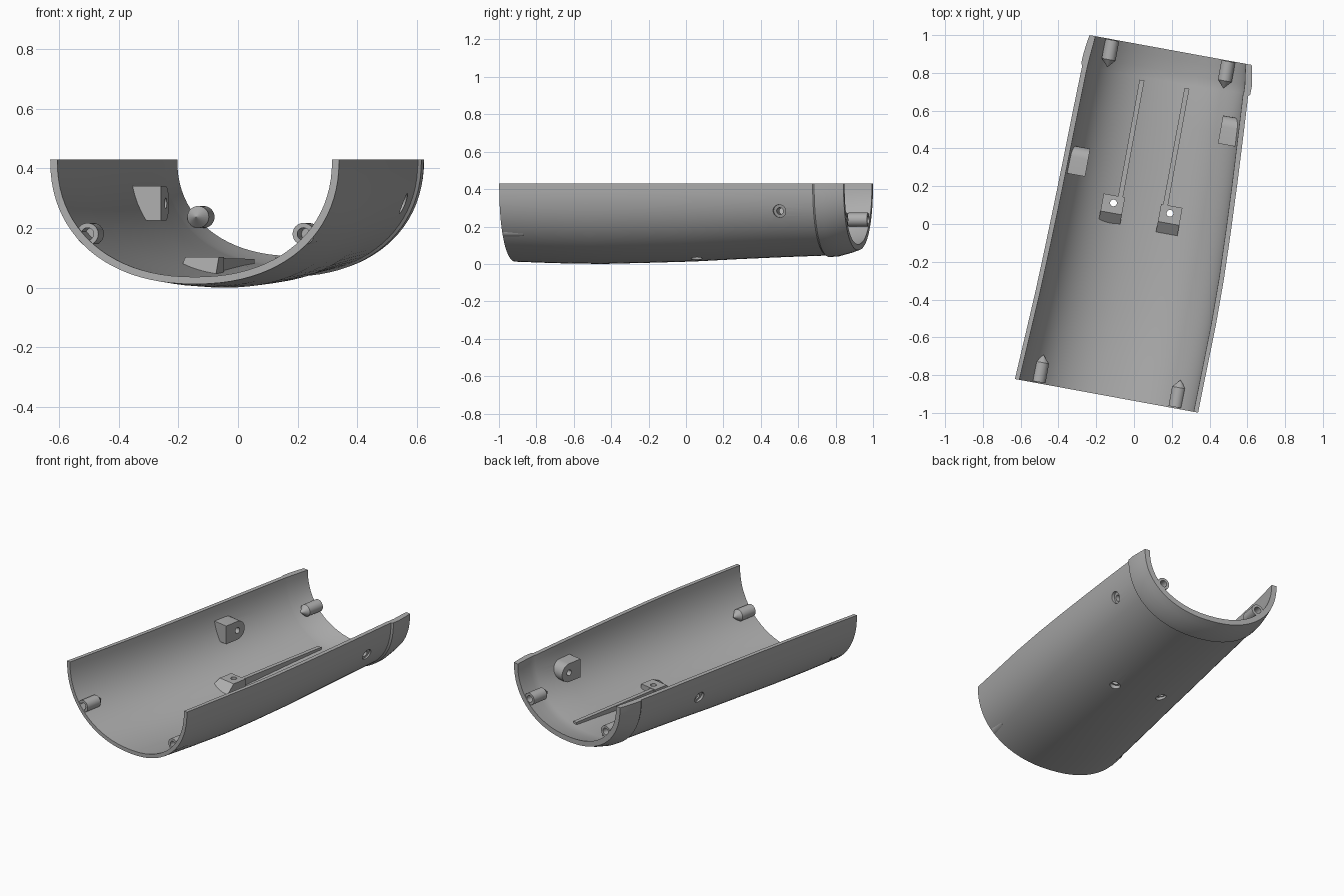
import bpy, bmesh
from math import sin, cos, pi, radians

if "Cube" in bpy.data.objects:
    bpy.data.objects.remove(bpy.data.objects["Cube"])

TURN = radians(-10.4)   # the whole shell is turned about z
TOP = 0.43              # height of the cut rim
MID = 0.025             # centre line across the shell

grey = bpy.data.materials.new("plain grey")
grey.use_nodes = True
grey.diffuse_color = (0.42, 0.42, 0.42, 1)
grey.node_tree.nodes["Principled BSDF"].inputs["Base Color"].default_value = (0.42, 0.42, 0.42, 1)


def loft(name, rings):
    """Solid skinned through closed rings of equal length, capped at both ends."""
    bm = bmesh.new()
    rows = [[bm.verts.new(p) for p in ring] for ring in rings]
    n = len(rows[0])
    for a, b in zip(rows, rows[1:]):
        for i in range(n):
            j = (i + 1) % n
            bm.faces.new((a[i], a[j], b[j], b[i]))
    bm.faces.new(rows[0])
    bm.faces.new(rows[-1])
    bmesh.ops.recalc_face_normals(bm, faces=bm.faces)
    mesh = bpy.data.meshes.new(name)
    bm.to_mesh(mesh)
    bm.free()
    mesh.materials.append(grey)
    obj = bpy.data.objects.new(name, mesh)
    bpy.context.collection.objects.link(obj)
    obj.rotation_euler.z = TURN
    return obj


def activate(obj):
    bpy.ops.object.select_all(action='DESELECT')
    obj.select_set(True)
    bpy.context.view_layer.objects.active = obj


def lathe(name, profile, place, sides=24):
    """Round solid; profile holds (radius, distance), place maps to 3D."""
    return loft(name, [[place(r * cos(2 * pi * k / sides), r * sin(2 * pi * k / sides), s)
                        for k in range(sides)] for r, s in profile])


def drill(obj, radius, start, end, place):
    cutter = lathe("hole_cutter", [(radius, start), (radius, end)], place)
    cutter.hide_render = True
    bpy.context.view_layer.update()
    mod = obj.modifiers.new("hole", 'BOOLEAN')
    mod.operation, mod.solver, mod.object = 'DIFFERENCE', 'EXACT', cutter
    activate(obj)
    bpy.ops.object.modifier_apply(modifier=mod.name)
    bpy.data.objects.remove(cutter)


def smooth(obj):
    activate(obj)
    bpy.ops.object.shade_smooth_by_angle(angle=radians(30))


# Shell stations: distance along, left edge, right edge, lowest point, wall
stations = [
    (-0.921, -0.472, 0.514, 0.012, 0.024),
    (-0.70, -0.461, 0.518, 0.004, 0.024),
    (-0.45, -0.449, 0.523, 0.000, 0.025),
    (-0.20, -0.441, 0.521, 0.006, 0.026),
    (0.05, -0.435, 0.512, 0.013, 0.027),
    (0.30, -0.430, 0.500, 0.026, 0.027),
    (0.55, -0.426, 0.486, 0.037, 0.028),
    (0.775, -0.421, 0.472, 0.045, 0.028),
    (0.785, -0.428, 0.482, 0.037, 0.036),
    (0.83, -0.427, 0.482, 0.040, 0.038),
    (0.90, -0.419, 0.470, 0.059, 0.036),
    (0.941, -0.412, 0.461, 0.074, 0.032),
]


def arch(left, right, low, v, steps=44, power=2 / 2.2):
    c, h, d = (left + right) / 2, (right - left) / 2, TOP - low
    pts = []
    for k in range(steps + 1):
        a = pi * k / steps
        x = abs(cos(a)) ** power * (1 if k * 2 < steps else -1)
        z = max(sin(a), 0) ** power if 0 < k < steps else 0
        pts.append((c + h * x, v, TOP - d * z))
    return pts


shell = loft("half_shell", [
    arch(l, r, low, v) + arch(l + t, r - t, low + t, v)[::-1]
    for v, l, r, low, t in stations])

# Hollow pegs with pointed ends at the four corners
peg_profile = [(0.021, 0.08), (0.021, 0), (0.037, 0), (0.037, 0.105), (0.001, 0.145)]
for name, u, v, z, way in (("front_right_peg", -0.346, -0.914, 0.18, 1),
                           ("front_left_peg", 0.391, -0.914, 0.18, 1),
                           ("back_right_peg", -0.289, 0.937, 0.237, -1),
                           ("back_left_peg", 0.336, 0.937, 0.237, -1)):
    smooth(lathe(name, peg_profile, lambda a, b, s: (u + a, v + way * s, z + b)))

# Wall bosses: flat at the front, round at the back, bored through
BOSS_Z, BOSS_R = 0.283, 0.058
for name, side, face, root, v in (("right_wall_boss", -1, -0.30, -0.37, 0.292),
                                  ("left_wall_boss", 1, 0.36, 0.423, 0.592)):
    outline = [(v - 0.092, BOSS_Z - BOSS_R), (v - 0.092, BOSS_Z + BOSS_R)]
    outline += [(v + BOSS_R * sin(pi * k / 12), BOSS_Z + BOSS_R * cos(pi * k / 12))
                for k in range(13)]
    boss = loft(name, [
        [(face, y, z) for y, z in outline],
        [(root + side * 0.35 * (z - BOSS_Z + BOSS_R), y, z) for y, z in outline]])

    def across(a, b, s):
        return (s, v + a, BOSS_Z + b)
    drill(boss, 0.018, side * 0.2, side * 0.6, across)
    drill(shell, 0.034, side * 0.375, side * 0.6, across)
    smooth(boss)

# Floor pads with a sloping front, each trailing a long thin rib
for name, side in (("right", -1), ("left", 1)):
    pad = loft(name + "_floor_pad", [
        [(MID + side * du, y, z) for y, z in
         ((-0.02, low + 0.012), (0.036, 0.102), (0.13, 0.102), (0.13, low))]
        for du, low in ((0.097, 0.03), (0.212, 0.062))])
    rib_mid = MID + side * 0.121
    loft(name + "_floor_rib", [
        [(rib_mid + du, y, z) for y, z in
         ((0.12, 0.035), (0.12, 0.099), (0.757, 0.096), (0.757, 0.064))]
        for du in (-0.013, 0.013)])

    def upright(a, b, s):
        return (MID + side * 0.152 + a, 0.09 + b, s)
    drill(pad, 0.018, -0.1, 0.2, upright)
    drill(shell, 0.03, -0.1, 0.2, upright)

smooth(shell)
